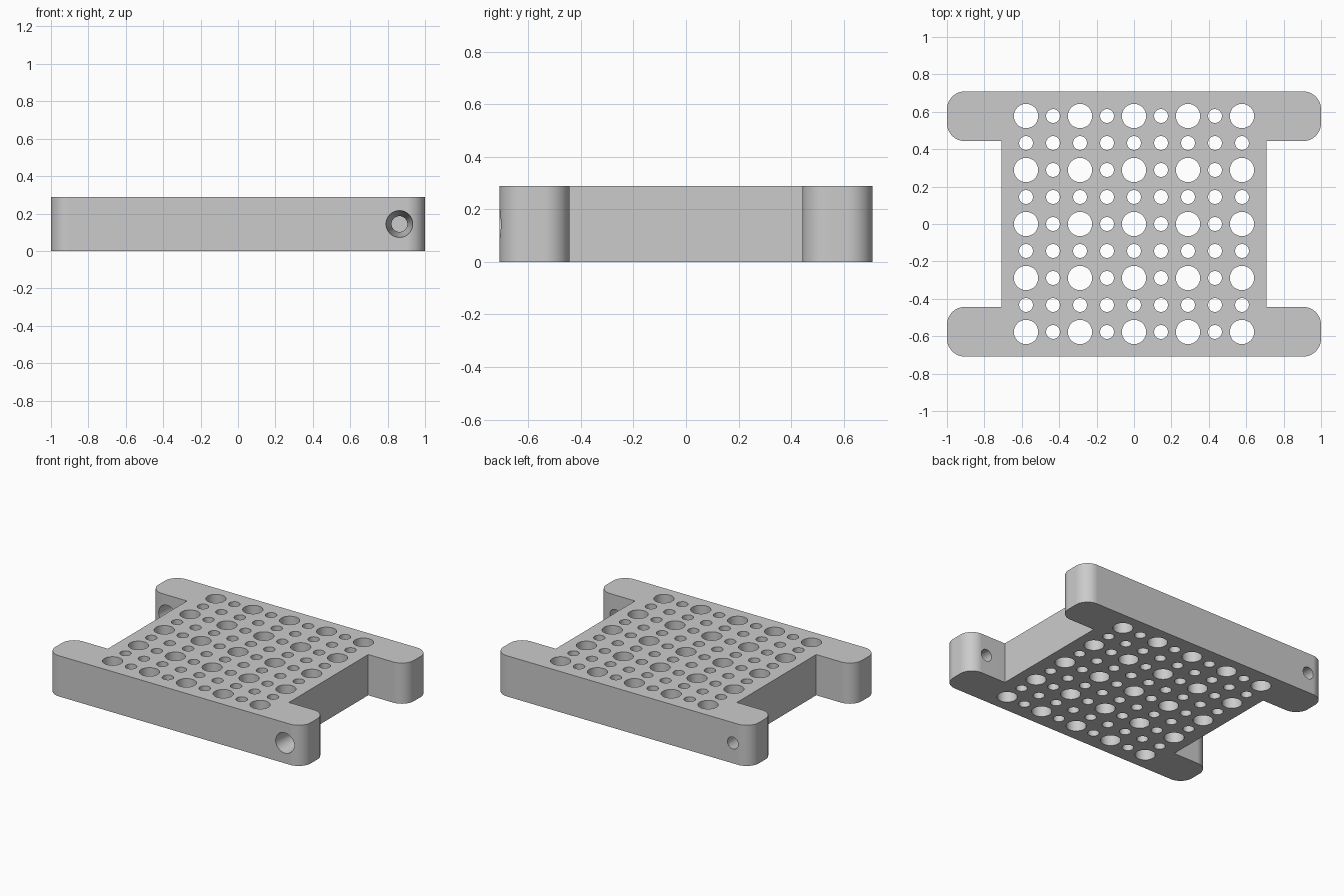
import bpy, bmesh
from math import cos, sin, pi
from mathutils import Matrix, Vector

if "Cube" in bpy.data.objects:
    bpy.data.objects.remove(bpy.data.objects["Cube"], do_unlink=True)

HEIGHT = 0.288
BODY_X, ARM_X = 0.709, 1.0       # half widths of the web and the arms
ARM_IN, ARM_OUT = 0.443, 0.709   # inner and outer side of each arm
RADIUS = 0.096                   # arm corner rounding
PITCH = 0.1443                   # spacing of the hole grid

grey = bpy.data.materials.new("light grey")
grey.use_nodes = True
grey.diffuse_color = (0.6, 0.6, 0.6, 1)
grey.node_tree.nodes["Principled BSDF"].inputs["Base Color"].default_value = grey.diffuse_color


def make_object(name, bm):
    bmesh.ops.recalc_face_normals(bm, faces=bm.faces)
    mesh = bpy.data.meshes.new(name)
    bm.to_mesh(mesh)
    bm.free()
    mesh.materials.append(grey)
    obj = bpy.data.objects.new(name, mesh)
    bpy.context.collection.objects.link(obj)
    return obj


def arc(cx, cy, start, steps=12):
    angles = [start + pi / 2 * i / steps for i in range(steps + 1)]
    return [(cx + RADIUS * cos(a), cy + RADIUS * sin(a)) for a in angles]


# H-shaped plate: one quarter outline, mirrored, then turned half round
quarter = [(BODY_X, ARM_IN)]
quarter += arc(ARM_X - RADIUS, ARM_IN + RADIUS, -pi / 2)
quarter += arc(ARM_X - RADIUS, ARM_OUT - RADIUS, 0)
half = quarter + [(-x, y) for x, y in reversed(quarter)]
outline = half + [(-x, -y) for x, y in half]

bm = bmesh.new()
base = bm.faces.new([bm.verts.new((x, y, 0)) for x, y in outline])
extruded = bmesh.ops.extrude_face_region(bm, geom=[base], use_keep_orig=True)
top_verts = [v for v in extruded["geom"] if isinstance(v, bmesh.types.BMVert)]
bmesh.ops.translate(bm, verts=top_verts, vec=(0, 0, HEIGHT))
plate = make_object("perforated_plate", bm)

# Grid of vertical holes, large ones at every second position both ways
bm = bmesh.new()
for i in range(-4, 5):
    for j in range(-4, 5):
        r = 0.065 if i % 2 == 0 and j % 2 == 0 else 0.037
        bmesh.ops.create_cone(bm, cap_ends=True, segments=40, radius1=r, radius2=r,
                              depth=HEIGHT + 0.1,
                              matrix=Matrix.Translation((i * PITCH, j * PITCH, HEIGHT / 2)))

# Tapered cross holes through two opposite arm ends, wide towards the front
middle = (ARM_IN + ARM_OUT) / 2
for side in (1, -1):
    place = Matrix.Translation((side * 0.863, -side * middle, HEIGHT / 2))
    bmesh.ops.create_cone(bm, cap_ends=True, segments=48, radius1=0.074, radius2=0.040,
                          depth=ARM_OUT - ARM_IN + 0.04,
                          matrix=place @ Matrix.Rotation(-pi / 2, 4, "X"))
cutter = make_object("hole_cutter", bm)
cutter.hide_render = True

# Cut the holes and drop the cutter
cut = plate.modifiers.new("holes", "BOOLEAN")
cut.operation = "DIFFERENCE"
cut.solver = "EXACT"
cut.object = cutter
bpy.ops.object.select_all(action="DESELECT")
bpy.context.view_layer.objects.active = plate
plate.select_set(True)
bpy.ops.object.modifier_apply(modifier=cut.name)
bpy.data.objects.remove(cutter, do_unlink=True)

# Smooth walls with crisp rims
bpy.ops.object.shade_smooth_by_angle(angle=pi / 6)
weighted = plate.modifiers.new("weighted normals", "WEIGHTED_NORMAL")
weighted.keep_sharp = True
